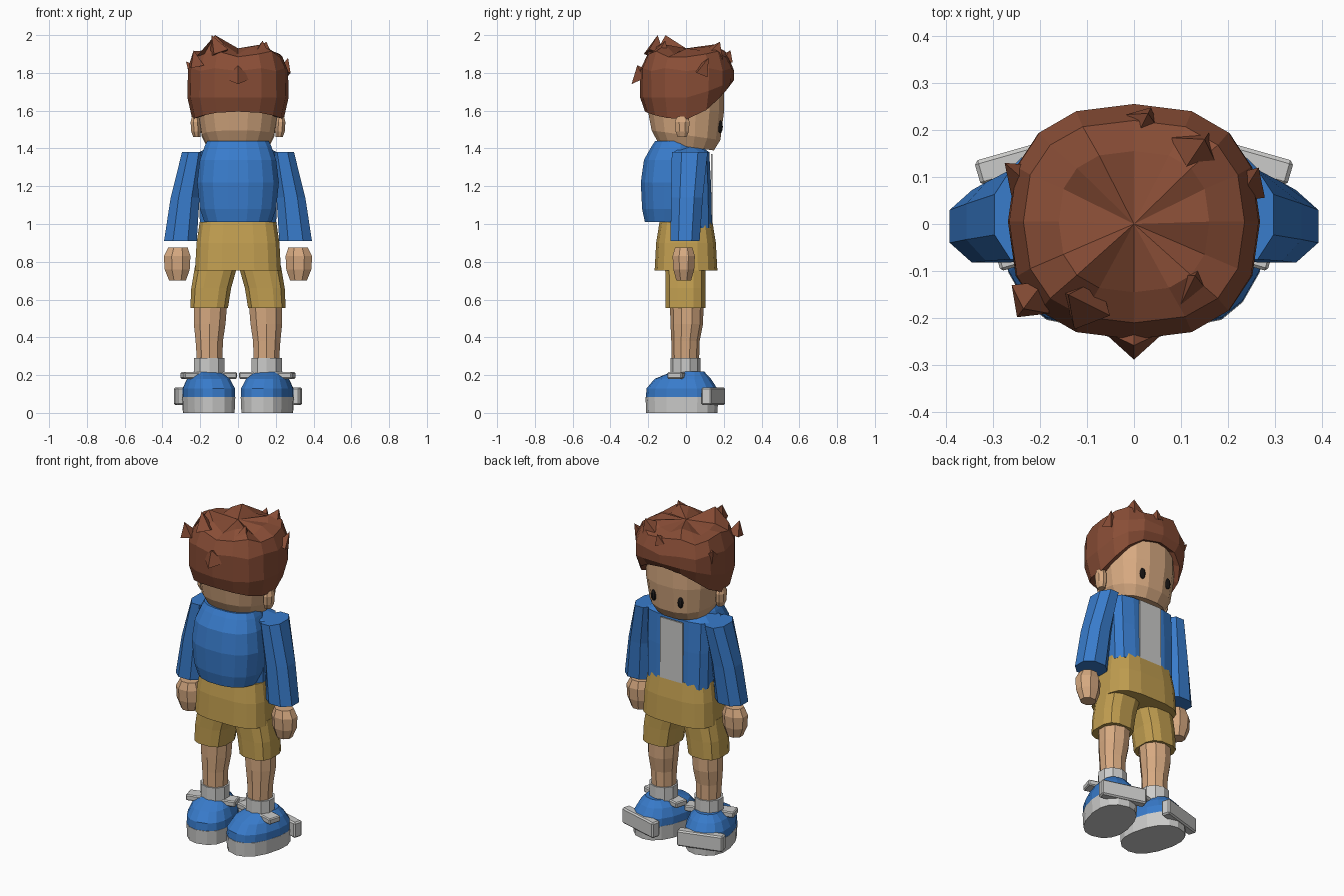
import bpy, bmesh, math
from mathutils import Matrix, Vector


def material(name, col):
    m = bpy.data.materials.new(name)
    m.diffuse_color = (*col, 1)
    return m


HAIR = material("brown hair", (0.25, 0.075, 0.037))
SKIN = material("skin", (0.68, 0.40, 0.22))
BLUE = material("blue cloth", (0.04, 0.20, 0.60))
KHAKI = material("khaki cloth", (0.53, 0.34, 0.08))
GREY = material("light grey", (0.60, 0.60, 0.59))
DARK = material("eye black", (0.012, 0.01, 0.01))


def finish(name, bm, mat):
    bmesh.ops.recalc_face_normals(bm, faces=bm.faces)
    me = bpy.data.meshes.new(name)
    bm.to_mesh(me)
    bm.free()
    me.materials.append(mat)
    ob = bpy.data.objects.new(name, me)
    bpy.context.collection.objects.link(ob)
    return ob


def spow(v, p):
    return math.copysign(abs(v) ** p, v)


def loft(name, rings, mat, n=12, p=1.0, xf=None, warp=None):
    """Stacked rings (cx, cy, z, rx, ry); p below 1 squares the section."""
    bm = bmesh.new()
    loops = []
    for cx, cy, z, rx, ry in rings:
        loop = []
        for i in range(n):
            a = 2 * math.pi * (i + 0.5) / n
            co = Vector((cx + rx * spow(math.cos(a), p), cy + ry * spow(math.sin(a), p), z))
            loop.append(bm.verts.new(warp(co) if warp else co))
        loops.append(loop)
    for lo, hi in zip(loops, loops[1:]):
        for i in range(n):
            j = (i + 1) % n
            bm.faces.new((lo[i], lo[j], hi[j], hi[i]))
    bm.faces.new(loops[0][::-1])
    bm.faces.new(loops[-1])
    if xf:
        bm.transform(xf)
    return finish(name, bm, mat)


def box(name, c, size, mat, xf=None, bevel=0.0):
    bm = bmesh.new()
    bmesh.ops.create_cube(bm, size=1, matrix=Matrix.Translation(c) @ Matrix.Diagonal((*size, 1)))
    if bevel:
        bmesh.ops.bevel(bm, geom=bm.edges[:], offset=bevel, segments=1, affect='EDGES')
    if xf:
        bm.transform(xf)
    return finish(name, bm, mat)


# Head, chin dropping towards the face
def chin(co):
    if co.z < 1.5:
        co.z -= 0.14 * co.y
    return co


loft("head", [(0, 0.0, 1.41, 0.165, 0.15), (0, 0, 1.47, 0.195, 0.185), (0, 0, 1.60, 0.215, 0.205),
              (0, 0, 1.75, 0.215, 0.205), (0, 0, 1.85, 0.17, 0.16), (0, 0, 1.89, 0.09, 0.09)],
     SKIN, n=16, p=0.85, warp=chin)

# Hair cap: rim is high over the face and low at the ears
N = 16
TOP = [1.93, 1.92, 1.94, 1.92, 1.91, 1.95, 1.93, 1.90, 1.91, 1.92, 2.0, 1.95, 1.90, 1.94, 1.95, 1.90]
bm = bmesh.new()


def hair_ring(rx, ry, zf):
    out = []
    for i in range(N):
        a = 2 * math.pi * i / N
        out.append(bm.verts.new((rx * spow(math.cos(a), 0.8), 0.005 + ry * spow(math.sin(a), 0.8), zf(i, math.sin(a)))))
    return out


def rim(i, s):
    return 1.555 + (0.17 * max(s, 0) ** 1.3 if s > 0 else 0.04 * s * s)


rings = [hair_ring(0.20, 0.19, lambda i, s: rim(i, s) + 0.01),
         hair_ring(0.242, 0.222, rim),
         hair_ring(0.268, 0.248, lambda i, s: 1.67 + 0.09 * max(s, 0)),
         hair_ring(0.265, 0.25, lambda i, s: 1.81 + 0.015 * (i % 2)),
         hair_ring(0.235, 0.215, lambda i, s: 1.90 + 0.015 * ((i * 7) % 3 - 1)),
         hair_ring(0.16, 0.15, lambda i, s: TOP[i])]
for lo, hi in zip(rings, rings[1:]):
    for i in range(N):
        j = (i + 1) % N
        bm.faces.new((lo[i], lo[j], hi[j], hi[i]))
crown = bm.verts.new((0, 0, 1.93))
for i in range(N):
    bm.faces.new((rings[-1][i], rings[-1][(i + 1) % N], crown))
finish("hair", bm, HAIR)

# Loose tufts: base point, tip, base radius
TUFTS = [((-0.23, 0.09, 1.80), (-0.275, 0.13, 1.86), 0.045), ((0.24, 0.08, 1.80), (0.265, 0.12, 1.88), 0.045),
         ((0, -0.225, 1.77), (0, -0.258, 1.84), 0.07), ((0.02, 0.215, 1.87), (0.03, 0.235, 1.92), 0.04),
         ((-0.22, -0.16, 1.84), (-0.235, -0.18, 1.92), 0.05), ((0.13, 0.15, 1.90), (0.15, 0.18, 1.965), 0.06),
         ((-0.1, -0.17, 1.90), (-0.14, -0.15, 2.0), 0.06), ((0.12, -0.13, 1.90), (0.13, -0.11, 1.97), 0.05)]
for base, tip, r in TUFTS:
    base, tip = Vector(base), Vector(tip)
    d = tip - base
    bm = bmesh.new()
    bmesh.ops.create_cone(bm, cap_ends=True, segments=4, radius1=r, radius2=0, depth=d.length)
    bm.transform(Matrix.Translation((base + tip) / 2) @ d.to_track_quat('Z', 'Y').to_matrix().to_4x4())
    finish("hair_tuft", bm, HAIR)

# Jacket: boxy body plus the rounded back
loft("jacket_body", [(0, 0.015, 0.98, 0.205, 0.125), (0, 0.015, 1.2, 0.21, 0.12), (0, 0.015, 1.38, 0.21, 0.11),
                     (0, -0.01, 1.41, 0.15, 0.09)], BLUE, n=12, p=0.5)
loft("jacket_back", [(0, -0.08, 1.01, 0.18, 0.14), (0, -0.075, 1.08, 0.205, 0.16), (0, -0.075, 1.22, 0.22, 0.167),
                     (0, -0.07, 1.34, 0.205, 0.155), (0, -0.06, 1.41, 0.18, 0.125), (0, -0.06, 1.44, 0.165, 0.105)],
     BLUE, n=16, p=0.85)
box("shirt_panel", (0, 0.137, 1.185), (0.15, 0.009, 0.37), GREY)

# Shorts waist section
loft("shorts_waist", [(0, 0.0, 0.755, 0.23, 0.168), (0, 0, 0.9, 0.222, 0.16), (0, 0, 1.01, 0.205, 0.142)],
     KHAKI, n=16, p=0.6)

for s, side in ((-1, "left"), (1, "right")):
    # Face details
    loft(side + "_ear", [(s * 0.218, -0.02, 1.46, 0.02, 0.025), (s * 0.222, -0.02, 1.49, 0.028, 0.038),
                         (s * 0.225, -0.02, 1.54, 0.028, 0.042), (s * 0.225, -0.02, 1.57, 0.02, 0.03)], SKIN, n=8)
    bm = bmesh.new()
    bmesh.ops.create_uvsphere(bm, u_segments=8, v_segments=6, radius=1,
                              matrix=Matrix.Translation((s * 0.09, 0.181, 1.515)) @ Matrix.Diagonal((0.018, 0.014, 0.034, 1)))
    finish(side + "_eye", bm, DARK)

    # Sleeve and hand
    loft(side + "_sleeve", [(s * 0.305, -0.005, 0.91, 0.093, 0.083), (s * 0.28, 0.005, 1.14, 0.082, 0.09),
                            (s * 0.235, 0.02, 1.38, 0.066, 0.102)], BLUE, n=8, p=0.9)
    loft(side + "_hand", [(s * 0.32, -0.012, 0.70, 0.048, 0.042), (s * 0.322, -0.012, 0.76, 0.072, 0.06),
                          (s * 0.322, -0.012, 0.83, 0.076, 0.064), (s * 0.318, -0.012, 0.875, 0.056, 0.05)],
         SKIN, n=8)

    # Short leg, leg and sock
    loft(side + "_short_leg", [(s * 0.153, -0.003, 0.555, 0.102, 0.108), (s * 0.142, -0.003, 0.66, 0.108, 0.108),
                               (s * 0.115, -0.003, 0.78, 0.115, 0.11)], KHAKI, n=12, p=0.7)
    loft(side + "_leg", [(s * 0.15, -0.003, 0.26, 0.07, 0.072), (s * 0.152, -0.003, 0.38, 0.076, 0.075),
                         (s * 0.15, 0.004, 0.47, 0.088, 0.086), (s * 0.145, 0.004, 0.6, 0.094, 0.09)], SKIN, n=10)
    loft(side + "_sock", [(s * 0.152, -0.003, 0.18, 0.084, 0.08), (s * 0.152, -0.003, 0.29, 0.084, 0.08)], GREY, n=10)

    # Shoe parts, toes splayed outwards
    yaw = Matrix.Translation((s * 0.155, -0.022, 0)) @ Matrix.Rotation(-s * math.radians(16), 4, 'Z')
    loft(side + "_sole", [(0, 0, 0, 0.128, 0.19), (0, 0, 0.085, 0.132, 0.194)], GREY, n=16, p=0.85, xf=yaw)
    loft(side + "_shoe", [(0, 0, 0.083, 0.131, 0.192), (0, 0, 0.13, 0.13, 0.188), (0, 0.005, 0.18, 0.108, 0.15),
                          (0, 0.035, 0.218, 0.07, 0.085)], BLUE, n=16, p=0.85, xf=yaw)
    box(side + "_toe_bumper", (0, 0.173, 0.088), (0.27, 0.055, 0.095), GREY, yaw, 0.008)
    box(side + "_strap", (0, 0.0, 0.198), (0.29, 0.08, 0.035), GREY, yaw, 0.006)
